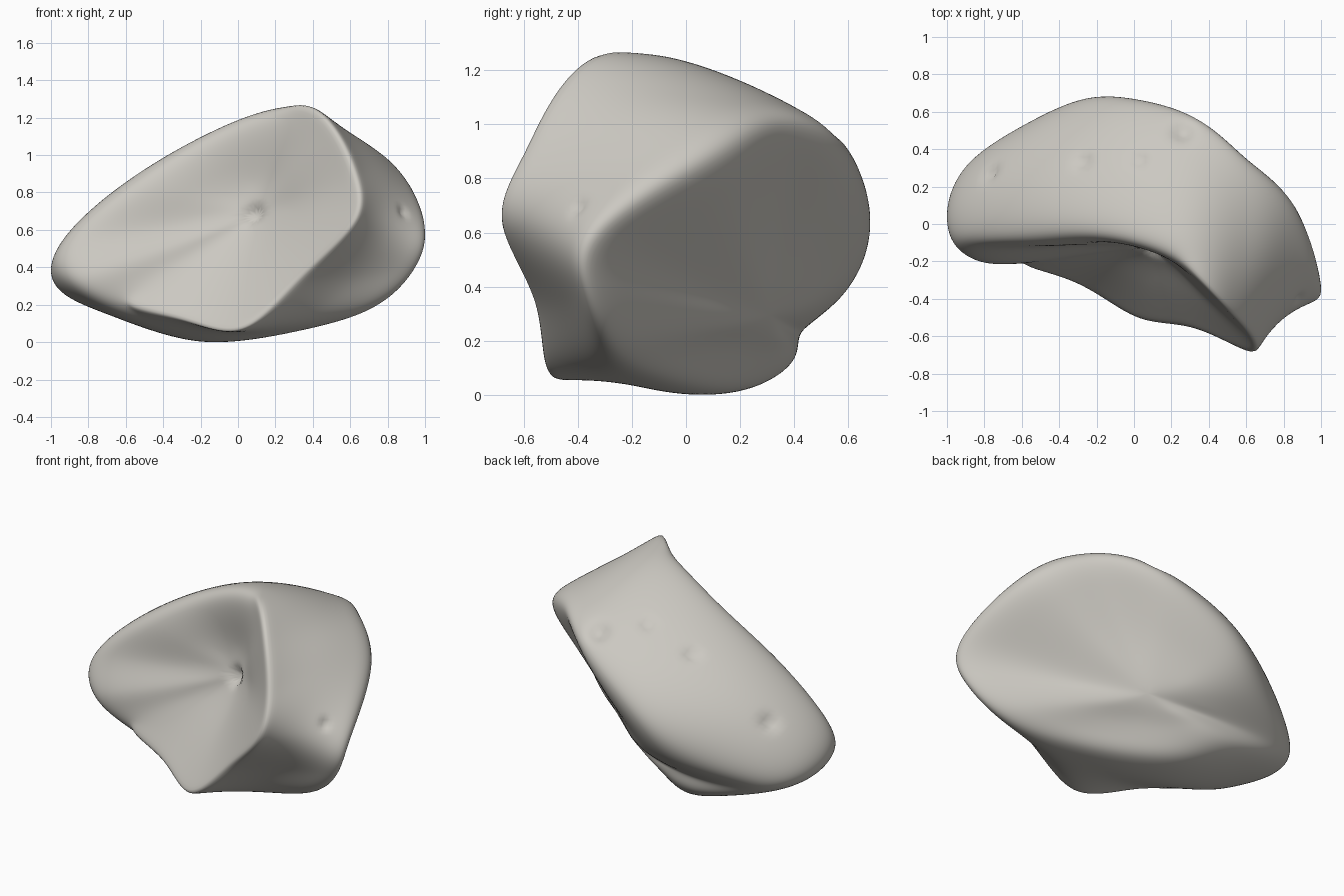
import bpy, bmesh, math
from mathutils import Vector

cube = bpy.data.objects.get("Cube")
if cube:
    bpy.data.objects.remove(cube, do_unlink=True)

# Cross loops, all starting at the peak and running clockwise seen from the front
front_ridge = [(.25, -.19, 1.25), (.51, -.46, 1.13), (.63, -.6, .87), (.62, -.69, .62),
               (.32, -.55, .33), (.02, -.51, .05), (-.3, -.31, .12), (-.62, -.21, .2),
               (-.84, -.21, .31), (-.9, -.11, .52), (-.6, -.08, .82), (-.2, -.05, 1.08)]
girdle = [(.3, .2, 1.15), (.6, -.05, 1.1), (.76, -.25, .94), (.81, -.51, .62),
          (.62, -.43, .33), (.3, -.36, .09), (0, -.2, .02), (-.3, -.02, .01),
          (-.72, .05, .15), (-1, .1, .33), (-.72, .3, .66), (-.2, .36, .95)]
back_rim = [(.28, .6, .9), (.6, .34, 1), (.87, .1, .86), (1, -.31, .6),
            (.95, -.36, .38), (.75, -.28, .18), (.4, -.13, .07), (-.12, .2, 0),
            (-.42, .38, .1), (-.82, .36, .25), (-.48, .58, .4), (-.17, .69, .65)]
front_centre = Vector((.09, -.14, .67))
back_centre = Vector((.16, .31, .28))


def toward(loop, centre, t):
    return [Vector(p).lerp(centre, t) for p in loop]


# The lower back swells outward between the rim and its centre
back_inner = toward(back_rim, back_centre, .5)
for station, swell in ((8, .04), (9, .09), (10, .06), (11, .03)):
    back_inner[station] += Vector((0, swell, -swell / 2))

# Loft the loops into a cage and close both ends with fans
bm = bmesh.new()
crease = bm.edges.layers.float.new("crease_edge")
loops = [toward(front_ridge, front_centre, .5), front_ridge, girdle, back_rim, back_inner]
rings = [[bm.verts.new(p) for p in loop] for loop in loops]
n = len(front_ridge)
for a, b in zip(rings, rings[1:]):
    for i in range(n):
        j = (i + 1) % n
        bm.faces.new((a[i], a[j], b[j], b[i]))
for ring, centre in ((rings[0], front_centre), (rings[-1], back_centre)):
    hub = bm.verts.new(centre)
    for i in range(n):
        bm.faces.new((ring[i], ring[(i + 1) % n], hub))
bmesh.ops.recalc_face_normals(bm, faces=bm.faces)

# Sharper folds on the front ridge and back rim, fading out at the low end
for ring, weight in ((rings[1], .5), (rings[3], .3)):
    for i in range(n):
        fold = weight if i < 7 else weight / 3
        bm.edges.get((ring[i], ring[(i + 1) % n]))[crease] = fold

mesh = bpy.data.meshes.new("boulder")
bm.to_mesh(mesh)
bm.free()
rock = bpy.data.objects.new("boulder", mesh)
bpy.context.collection.objects.link(rock)
sub = rock.modifiers.new("rounding", 'SUBSURF')
sub.levels = sub.render_levels = 4


def rounded():
    mesh.update()
    bpy.context.view_layer.update()
    return rock.evaluated_get(bpy.context.evaluated_depsgraph_get())


# Relax the cage so the rounded surface passes close to the loops
targets = [v.co.copy() for v in mesh.vertices]
for step in range(4):
    surface = [v.co.copy() for v in rounded().data.vertices[:len(targets)]]
    for v, goal, now in zip(mesh.vertices, targets, surface):
        v.co += (goal - now) * .6

solid = bpy.data.meshes.new_from_object(rounded())
rock.modifiers.clear()
rock.data = solid

# Small weathering pits: nearest surface point, radius, depth
pits = [((.1, -.15, .68), .06, .05), ((-.3, .35, .95), .05, .03),
        ((.02, .35, 1.05), .05, .025), ((-.77, .25, .6), .06, .03),
        ((.25, .5, 1), .08, .035), ((.88, -.4, .68), .04, .02)]
for spot, radius, depth in pits:
    near = min(solid.vertices, key=lambda v: (v.co - Vector(spot)).length)
    centre, inward = near.co.copy(), -near.normal.copy()
    for v in solid.vertices:
        d = (v.co - centre).length / radius
        if d < 3:
            v.co += inward * depth * math.exp(-d * d * 2)

# Stand it on the ground, centred
for k in range(3):
    values = [v.co[k] for v in solid.vertices]
    low, high = min(values), max(values)
    shift = low if k == 2 else (low + high) / 2
    for v in solid.vertices:
        v.co[k] -= shift
solid.update()

# Stone colour
stone = bpy.data.materials.new("warm_grey_stone")
stone.use_nodes = True
colour = (.6, .58, .535, 1)
stone.diffuse_color = colour
bsdf = stone.node_tree.nodes["Principled BSDF"]
bsdf.inputs["Base Color"].default_value = colour
bsdf.inputs["Roughness"].default_value = .9
solid.materials.clear()
solid.materials.append(stone)
for face in solid.polygons:
    face.use_smooth = True
